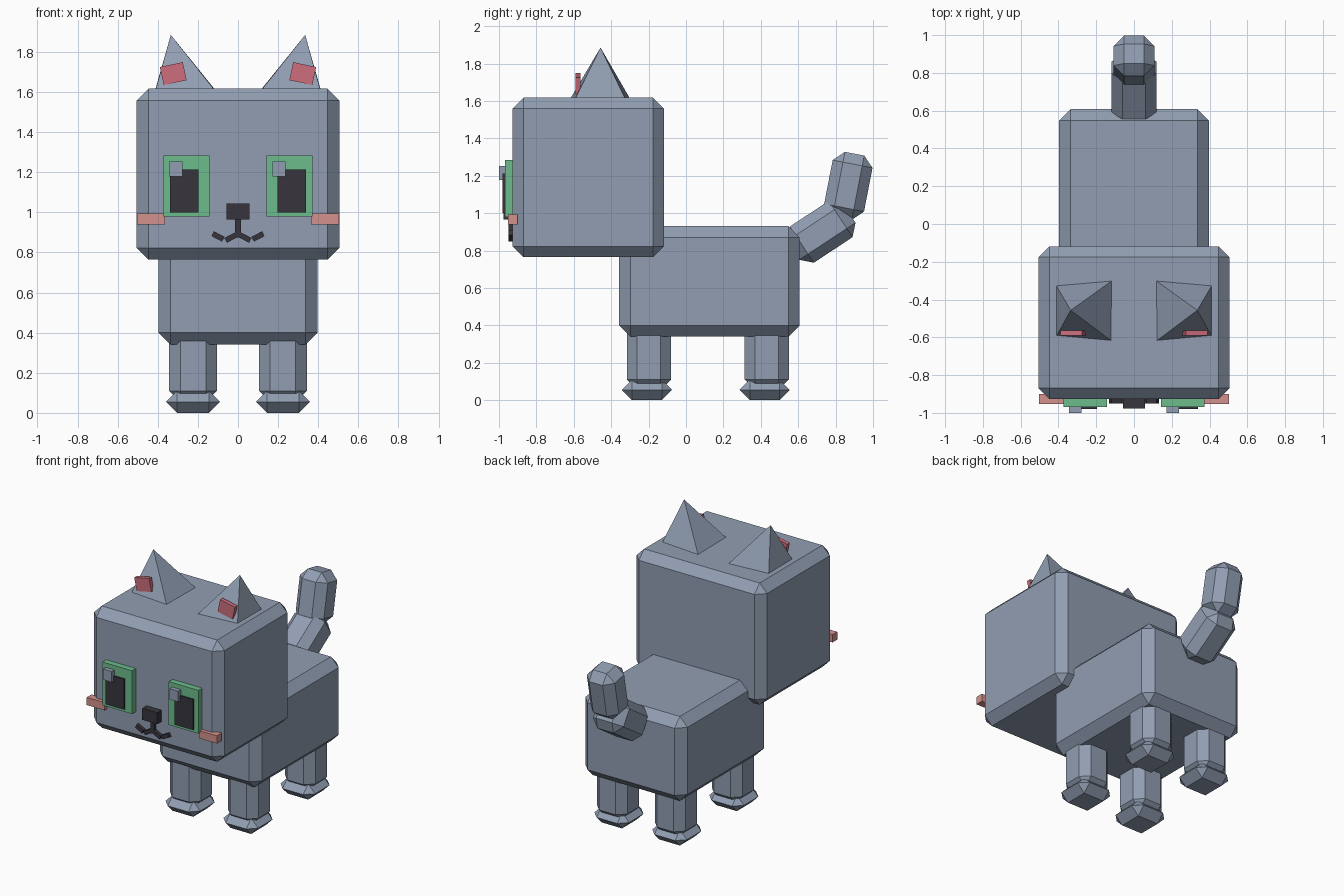
import bpy, bmesh
from math import radians
from mathutils import Matrix, Vector, Euler

if "Cube" in bpy.data.objects:
    bpy.data.objects.remove(bpy.data.objects["Cube"])


def material(name, r, g, b):
    def lin(c):
        c /= 255
        return c / 12.92 if c <= 0.04045 else ((c + 0.055) / 1.055) ** 2.4
    m = bpy.data.materials.new(name)
    m.diffuse_color = (lin(r), lin(g), lin(b), 1)
    m.use_nodes = True
    m.node_tree.nodes["Principled BSDF"].inputs["Base Color"].default_value = m.diffuse_color
    return m


FUR = material("blue grey fur", 145, 158, 178)
GREEN = material("eye green", 108, 188, 140)
BLACK = material("dark charcoal", 55, 53, 60)
BLUSH = material("salmon cheek", 212, 145, 140)
ROSE = material("inner ear rose", 205, 110, 125)


def add(name, bm, mat):
    me = bpy.data.meshes.new(name)
    bmesh.ops.recalc_face_normals(bm, faces=bm.faces)
    bm.to_mesh(me)
    bm.free()
    me.materials.append(mat)
    ob = bpy.data.objects.new(name, me)
    bpy.context.collection.objects.link(ob)
    return ob


def box(name, center, size, mat, bevel=0, rot=(0, 0, 0)):
    """Box with optional one-segment chamfer; rot in degrees."""
    bm = bmesh.new()
    bmesh.ops.create_cube(bm, size=1, matrix=Matrix.Diagonal((*size, 1)))
    ob = add(name, bm, mat)
    ob.location = center
    ob.rotation_euler = Euler([radians(a) for a in rot])
    if bevel:
        mod = ob.modifiers.new("chamfer", 'BEVEL')
        mod.width, mod.segments, mod.limit_method = bevel, 1, 'NONE'
    return ob


def span(name, x, y, z, mat, bevel=0):
    """Box given by its extents on each axis."""
    return box(name, [(a + b) / 2 for a, b in (x, y, z)],
               [abs(b - a) for a, b in (x, y, z)], mat, bevel)


# Head and body
span("head", (-0.505, 0.505), (-0.927, -0.118), (0.765, 1.617), FUR, 0.058)
span("body", (-0.396, 0.396), (-0.358, 0.608), (0.34, 0.93), FUR, 0.06)

# Tail: two chamfered segments
box("tail_base", (0, 0.723, 0.90), (0.236, 0.36, 0.232), FUR, 0.056, (33.4, 0, 0))
box("tail_tip", (0, 0.868, 1.146), (0.217, 0.217, 0.35), FUR, 0.056, (-11, 0, 0))

for side, s in (("left", -1), ("right", 1)):
    # Legs and paws
    for row, y in (("front", -0.198), ("hind", 0.432)):
        box(f"{row}_{side}_leg", (s * 0.224, y, 0.25), (0.238, 0.236, 0.39), FUR, 0.055)
        box(f"{row}_{side}_paw", (s * 0.224, y - 0.011, 0.055), (0.268, 0.268, 0.11), FUR, 0.0545)

    # Ear: leaning four-sided pyramid
    bm = bmesh.new()
    base = [bm.verts.new((s * x, y, 1.61)) for x, y in
            ((0.413, -0.324), (0.113, -0.298), (0.117, -0.62), (0.411, -0.593))]
    tip = bm.verts.new((s * 0.335, -0.457, 1.885))
    bm.faces.new(base)
    for i in range(4):
        bm.faces.new((base[i], base[(i + 1) % 4], tip))
    add(f"{side}_ear", bm, FUR)
    box(f"{side}_inner_ear", (s * 0.323, -0.577, 1.692), (0.117, 0.028, 0.092), ROSE,
        rot=(0, s * 12, 0))

    # Eye: iris plate, pupil and glint (glints sit on the same side of both eyes)
    span(f"{side}_iris", (s * 0.142, s * 0.372), (-0.969, -0.90), (0.98, 1.283), GREEN)
    span(f"{side}_pupil", (s * 0.196, s * 0.338), (-0.98, -0.94), (1.0, 1.213), BLACK)
    gx = -0.311 if s < 0 else 0.204
    span(f"{side}_eye_glint", (gx - 0.033, gx + 0.033), (-1.0, -0.95), (1.178, 1.253), FUR)

    # Cheek pad
    span(f"{side}_cheek", (s * 0.365, s * 0.504), (-0.953, -0.90), (0.94, 0.994), BLUSH)

    # Mouth: two short tilted bars
    box(f"{side}_mouth_inner", (s * 0.03, -0.93, 0.877), (0.072, 0.04, 0.027), BLACK,
        rot=(0, s * 28, 0))
    box(f"{side}_mouth_outer", (s * 0.1, -0.93, 0.88), (0.06, 0.04, 0.027), BLACK,
        rot=(0, -s * 28, 0))

# Nose and the line below it
span("nose", (-0.058, 0.058), (-0.976, -0.90), (0.965, 1.045), BLACK)
span("mouth_stem", (-0.014, 0.014), (-0.95, -0.91), (0.875, 0.97), BLACK)
